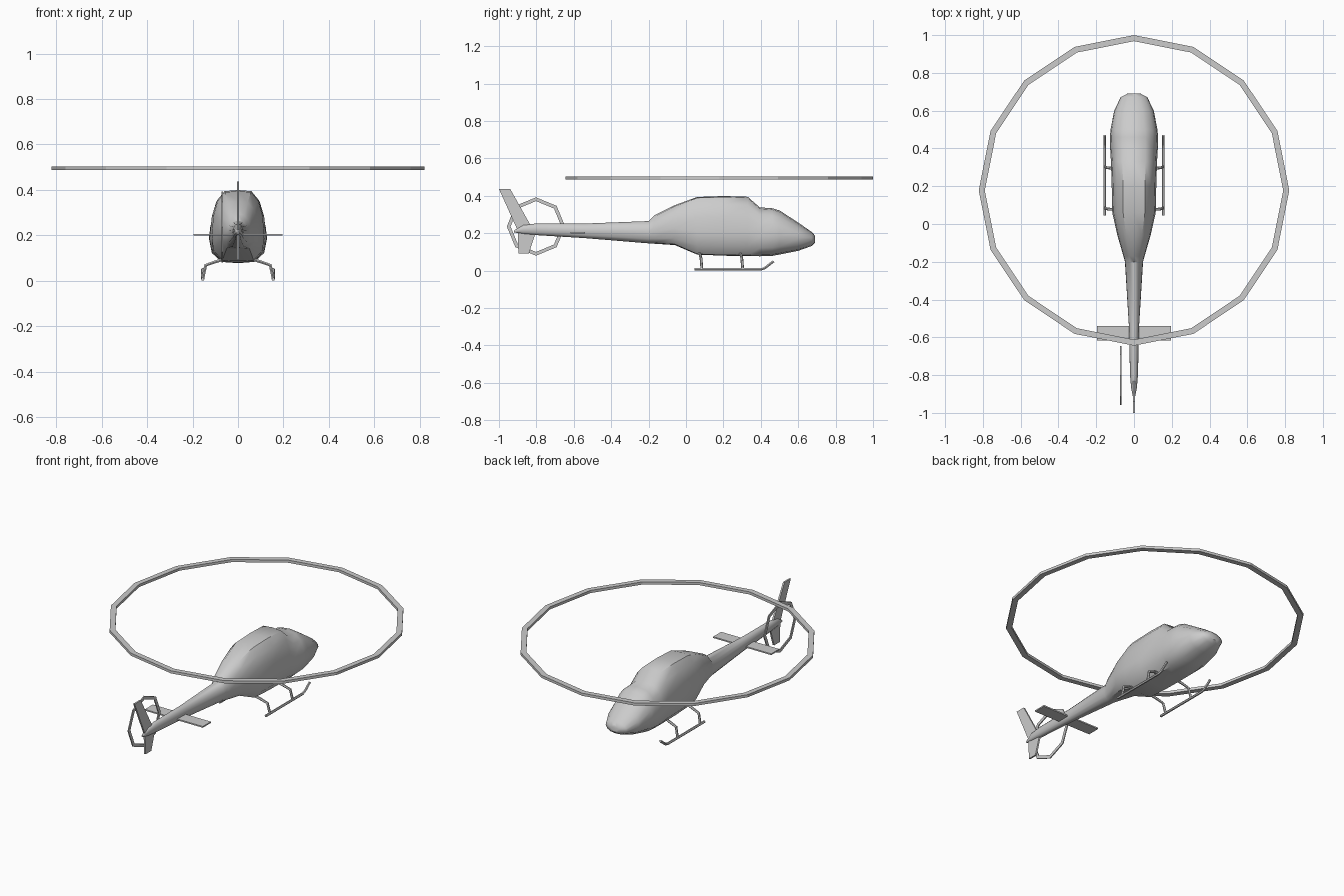
import bpy, bmesh, math
from mathutils import Vector

if "Cube" in bpy.data.objects:
    bpy.data.objects.remove(bpy.data.objects["Cube"])


def finish(name, bm, smooth=None):
    bmesh.ops.recalc_face_normals(bm, faces=bm.faces)
    me = bpy.data.meshes.new(name)
    bm.to_mesh(me)
    bm.free()
    ob = bpy.data.objects.new(name, me)
    bpy.context.collection.objects.link(ob)
    if smooth:
        bpy.ops.object.select_all(action='DESELECT')
        bpy.context.view_layer.objects.active = ob
        ob.select_set(True)
        bpy.ops.object.shade_smooth_by_angle(angle=math.radians(smooth))
    return ob


def loft(name, rings, closed=False, smooth=None):
    """Skin a list of equal-length point rings; cap the ends unless closed."""
    bm = bmesh.new()
    vs = [[bm.verts.new(p) for p in r] for r in rings]
    n = len(vs[0])
    pairs = list(zip(vs, vs[1:])) + ([(vs[-1], vs[0])] if closed else [])
    for a, b in pairs:
        for i in range(n):
            j = (i + 1) % n
            bm.faces.new((a[i], a[j], b[j], b[i]))
    if not closed:
        bm.faces.new(vs[0])
        bm.faces.new(vs[-1])
    return finish(name, bm, smooth)


def tube(name, pts, r, sides=6):
    """Low-poly tube along a path, mitred at the bends."""
    pts = [Vector(p) for p in pts]
    rings = []
    for i, p in enumerate(pts):
        t = (pts[min(i + 1, len(pts) - 1)] - pts[max(i - 1, 0)]).normalized()
        ref = Vector((1, 0, 0)) if abs(t.x) < 0.1 else Vector((0, 1, 0))
        u = t.cross(ref).normalized()
        v = t.cross(u)
        angs = [2 * math.pi * (k + 0.5) / sides for k in range(sides)]
        rings.append([p + r * (math.cos(a) * u + math.sin(a) * v) for a in angs])
    return loft(name, rings)


def hoop(name, sides, r_in, r_out, thick, place):
    """Flat polygonal ring; place maps (u, v, w) to world coordinates."""
    rings = []
    for k in range(sides):
        a = 2 * math.pi * k / sides
        c, s = math.cos(a), math.sin(a)
        rings.append([place(r * c, r * s, w) for r, w in
                      ((r_in, -thick), (r_out, -thick), (r_out, thick), (r_in, thick))])
    return loft(name, rings, closed=True)


# Fuselage and tail boom: y, half width, bottom z, top z, roundness (0 boxy, 1 oval)
stations = [
    (0.69, 0.035, 0.150, 0.187, 1), (0.672, 0.070, 0.132, 0.207, 1),
    (0.60, 0.105, 0.106, 0.257, 0.8), (0.50, 0.124, 0.086, 0.322, 0.5),
    (0.46, 0.128, 0.079, 0.334, 0.4), (0.395, 0.126, 0.077, 0.338, 0.3),
    (0.33, 0.122, 0.078, 0.395, 0.1), (0.20, 0.118, 0.080, 0.399, 0),
    (0.06, 0.115, 0.086, 0.394, 0), (-0.06, 0.088, 0.137, 0.35, 0.3),
    (-0.17, 0.056, 0.144, 0.295, 0.7), (-0.20, 0.048, 0.146, 0.265, 1),
    (-0.54, 0.027, 0.174, 0.252, 1), (-0.80, 0.021, 0.190, 0.252, 1),
    (-0.87, 0.015, 0.196, 0.245, 1), (-0.92, 0.005, 0.205, 0.215, 1)]
boxy = [(0, 1), (0.5, 0.985), (0.78, 0.86), (0.94, 0.65), (1, 0.4), (0.95, 0.16), (0.6, 0.01), (0, 0)]
oval = [(0, 1), (0.43, 0.95), (0.78, 0.81), (0.96, 0.63), (1, 0.45), (0.83, 0.2), (0.5, 0.05), (0, 0)]
rings = []
for y, w, z0, z1, t in stations:
    half = [((a[0] * (1 - t) + b[0] * t) * w, z0 + (a[1] * (1 - t) + b[1] * t) * (z1 - z0))
            for a, b in zip(boxy, oval)]
    full = half + [(-x, z) for x, z in half[-2:0:-1]]
    rings.append([(x, y, z) for x, z in full])
loft("fuselage", rings, smooth=40)

# Main rotor and tail rotor rings
hoop("main_rotor_ring", 16, 0.79, 0.822, 0.008, lambda u, v, w: (u, v + 0.178, w + 0.495))
hoop("tail_rotor_ring", 8, 0.136, 0.156, 0.003, lambda u, v, w: (w - 0.07, u - 0.802, v + 0.236))

# Tail fin (swept upper part, shorter lower part) and stabilizer
fins = {"upper_tail_fin": [(-1.0, 0.437), (-0.94, 0.437), (-0.835, 0.25), (-0.80, 0.215), (-0.90, 0.215)],
        "lower_tail_fin": [(-0.90, 0.215), (-0.80, 0.215), (-0.84, 0.092), (-0.895, 0.092)]}
for name, prof in fins.items():
    loft(name, [[(x, y, z) for y, z in prof] for x in (-0.005, 0.005)])
plan = [(-0.195, -0.617), (0.195, -0.617), (0.195, -0.54), (-0.195, -0.54)]
loft("stabilizer", [[(x, y, z) for x, y in plan] for z in (0.198, 0.206)])

# Landing skids and their bent legs
for side, s in (("left", -1), ("right", 1)):
    x = s * 0.155
    tube(side + "_skid", [(x, 0.045, 0.0065), (x, 0.40, 0.0065), (x, 0.42, 0.013), (x, 0.468, 0.05)], 0.0075)
    for end, y in (("rear", 0.08), ("front", 0.298)):
        tube(f"{side}_{end}_leg",
             [(s * 0.06, y - 0.01, 0.095), (s * 0.10, y - 0.004, 0.083),
              (s * 0.142, y, 0.068), (x, y + 0.005, 0.01)], 0.0075)
